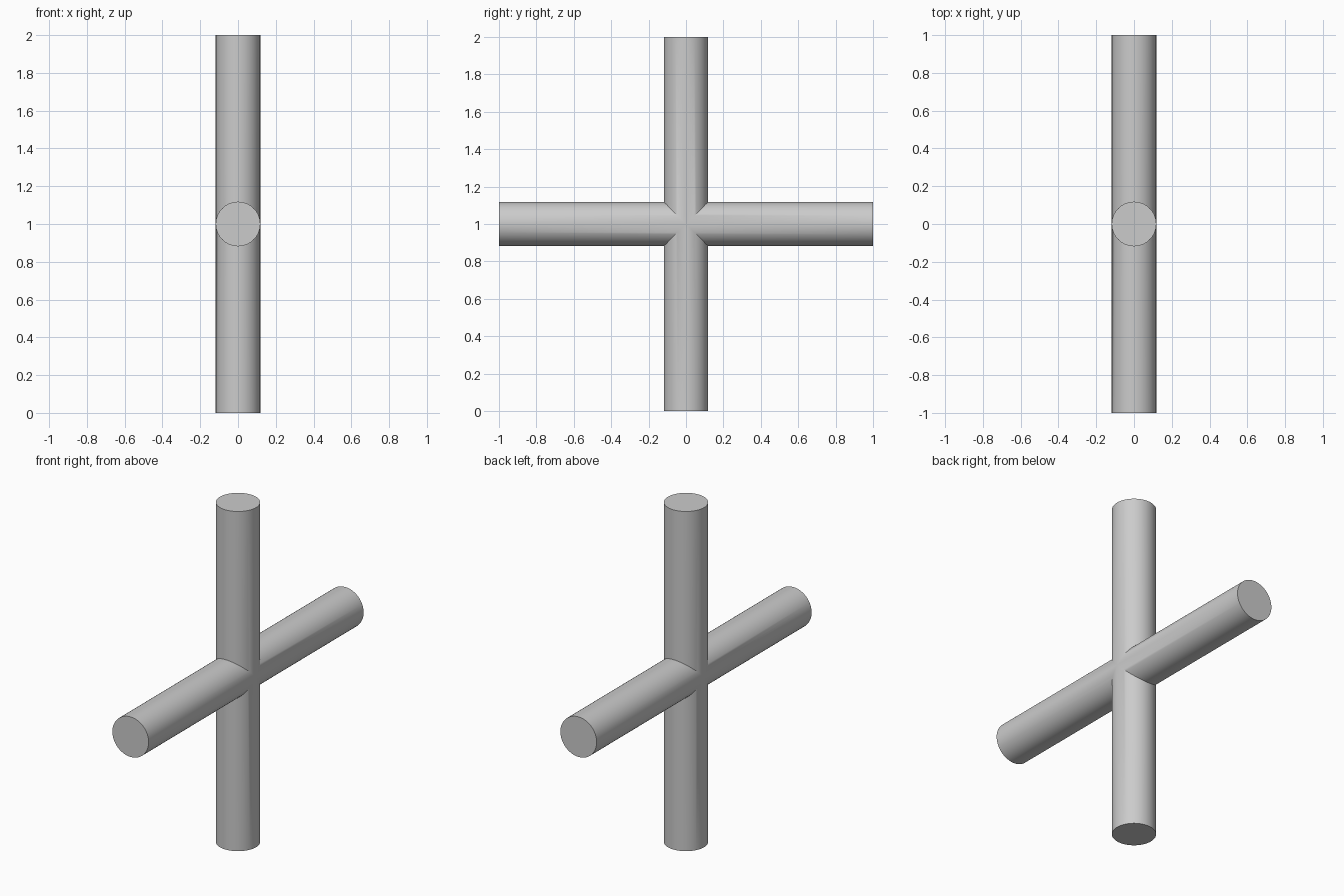
import bpy
import math

cube = bpy.data.objects.get("Cube")
if cube:
    bpy.data.objects.remove(cube, do_unlink=True)

RADIUS = 0.118
LENGTH = 2.0

grey = bpy.data.materials.new("light_grey")
grey.use_nodes = True
colour = (0.6, 0.6, 0.6, 1)
grey.diffuse_color = colour
grey.node_tree.nodes["Principled BSDF"].inputs["Base Color"].default_value = colour


def rod(name, tilt):
    bpy.ops.mesh.primitive_cylinder_add(
        vertices=64, radius=RADIUS, depth=LENGTH,
        location=(0, 0, LENGTH / 2), rotation=(tilt, 0, 0))
    obj = bpy.context.object
    obj.name = name
    obj.data.materials.append(grey)
    return obj


# Upright rod and the level rod crossing it from front to back
crossbar = rod("crossbar_cutter", math.pi / 2)
cross = rod("crossed_rods", 0)

# Weld the two rods into one clean solid
union = cross.modifiers.new("join_rods", 'BOOLEAN')
union.operation = 'UNION'
union.solver = 'EXACT'
union.object = crossbar
bpy.context.view_layer.objects.active = cross
bpy.ops.object.modifier_apply(modifier=union.name)
bpy.data.objects.remove(crossbar, do_unlink=True)

# Round sides, crisp ends and joint
bpy.ops.object.select_all(action='DESELECT')
cross.select_set(True)
bpy.ops.object.shade_smooth_by_angle(angle=math.radians(30))
